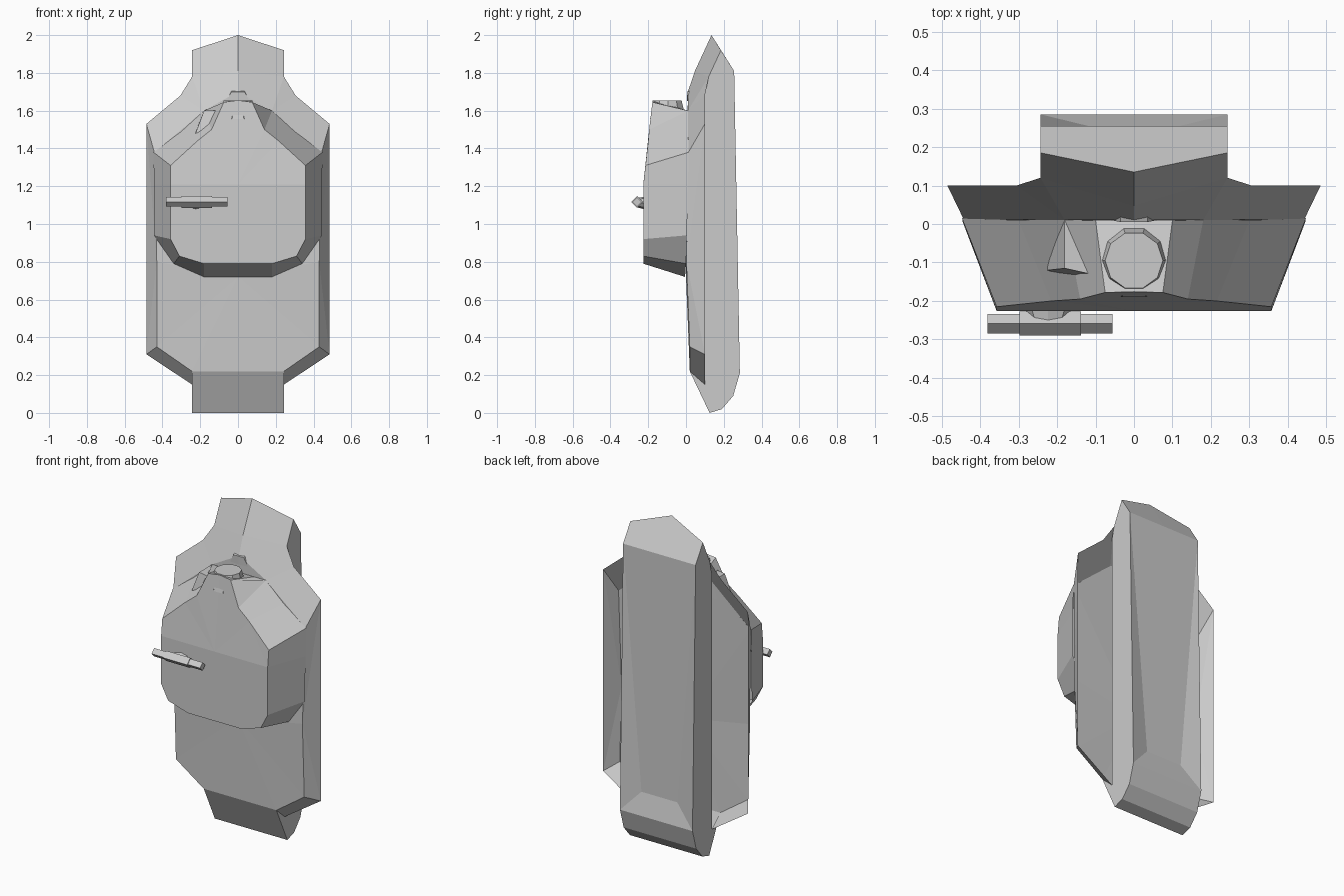
import bpy, bmesh, math
from mathutils import Matrix

if "Cube" in bpy.data.objects:
    bpy.data.objects.remove(bpy.data.objects["Cube"])


def half_shell(name, verts, faces, mirror=True):
    """Build faces on the +x side and mirror them across x = 0."""
    bm = bmesh.new()
    vs = [bm.verts.new(v) for v in verts]
    for f in faces:
        bm.faces.new([vs[i] for i in f])
    if mirror:
        geo = bm.verts[:] + bm.edges[:] + bm.faces[:]
        bmesh.ops.mirror(bm, geom=geo, axis='X', merge_dist=0.0005,
                         matrix=Matrix.Identity(4))
    bmesh.ops.remove_doubles(bm, verts=bm.verts, dist=0.0005)
    bmesh.ops.triangulate(bm, faces=[f for f in bm.faces if len(f.verts) > 4])
    bmesh.ops.recalc_face_normals(bm, faces=bm.faces)
    return finish(name, bm)


def finish(name, bm):
    me = bpy.data.meshes.new(name)
    bm.to_mesh(me)
    bm.free()
    ob = bpy.data.objects.new(name, me)
    bpy.context.collection.objects.link(ob)
    return ob


def cone(name, loc, r1, r2, depth, sides, axis='Z', scale=(1, 1, 1), spin=0):
    bm = bmesh.new()
    bmesh.ops.create_cone(bm, cap_ends=True, segments=sides,
                          radius1=r1, radius2=r2, depth=depth)
    rot = {'Z': Matrix.Identity(4),
           'X': Matrix.Rotation(math.pi / 2, 4, 'Y'),
           'Y': Matrix.Rotation(math.pi / 2, 4, 'X')}[axis]
    bm.transform(Matrix.Translation(loc) @ Matrix.Diagonal((*scale, 1)) @ rot
                 @ Matrix.Rotation(spin, 4, 'Z'))
    return finish(name, bm)


# Rear slab: side wall, rounded foot, recessed back and peaked top
side = [(.125, 0), (.19, .02), (.25, .09), (.285, .21), (.255, 1.81),
        (.185, 1.92), (.12, 1.78), (.1, 1.7), (.1, .15), (.02, .22)]
W = .243
slab = [(W, y, z) for y, z in side]
slab += [(0, y, z) for y, z in side[:5]]                      # 10-14 centre line
slab += [(0, .135, 2.0), (0, .02, .22), (.12, .255, .34), (0, .255, .34)]
half_shell("rear_slab", slab, [
    list(range(10)),
    [0, 1, 11, 10], [1, 2, 12, 11], [2, 3, 13, 12],
    [3, 17, 18, 13], [3, 4, 17], [4, 14, 18, 17],
    [4, 5, 15, 14], [9, 0, 10, 16]])

# Front hull: open-backed shell with side flanges and sloping shoulders
hull = [(0, .02, .22), (W, .02, .22), (.43, .02, .35), (.443, .013, 1.38),
        (.18, .01, 1.6), (0, .01, 1.7),
        (W, .1, .15), (.485, .1, .31), (.485, .1, 1.53), (.305, .1, 1.68),
        (W, .12, 1.78), (W, .185, 1.92), (0, .135, 2.0), (0, .047, 1.81),
        (.43, .002, .8), (0, .0, .72)]
half_shell("front_hull", hull, [
    [0, 1, 2, 14, 15], [15, 14, 3, 4, 5],
    [1, 6, 7, 2], [2, 7, 8, 3, 14], [3, 8, 9, 4],
    [4, 9, 10], [4, 10, 13, 5], [13, 10, 11, 12]])

# Chest block: lofted between the base outline and the front outline
base = [(0, -.005, .72), (.18, -.005, .72), (.34, 0, .79), (.445, .005, .94),
        (.445, .01, 1.21), (.447, .015, 1.38), (.3, .01, 1.49),
        (.18, .01, 1.6), (.1, .01, 1.6), (0, .01, 1.6)]
front = [(0, -.226, .79), (.18, -.226, .79), (.31, -.226, .83),
         (.357, -.226, .92), (.357, -.226, 1.21), (.357, -.215, 1.31),
         (.215, -.2, 1.44), (.14, -.195, 1.5), (.075, -.178, 1.645),
         (0, -.176, 1.655)]
n = len(base)
faces = [[i, i + 1, n + i + 1, n + i] for i in range(n - 1)]
centre = 2 * n
faces += [[n, n + 1, n + 2, n + 3, n + 4, centre],
          [centre, n + 4, n + 5, n + 6, n + 7, n + 8, n + 9]]
half_shell("chest_block", base + front + [(0, -.226, 1.21)], faces)

# Neck stump, with a shelf beside it and a little step on the peak
cone("neck_stump", (0, -.095, 1.605), .1, .075, .1, 10, spin=math.pi / 10)
half_shell("neck_shelf",
           [(-.18, .01, 1.6), (.13, .01, 1.6), (.13, -.06, 1.6),
            (-.09, -.135, 1.6), (-.18, -.115, 1.6),
            (-.22, .01, 1.5), (.15, .01, 1.5), (.15, -.1, 1.5),
            (-.1, -.16, 1.5), (-.225, -.12, 1.48)],
           [[0, 1, 2, 3, 4]] + [[i, (i + 1) % 5, 5 + (i + 1) % 5, 5 + i]
                                for i in range(5)], mirror=False)
half_shell("peak_step",
           [(0, .005, 1.7), (.035, .005, 1.7), (.06, .01, 1.65),
            (0, .005, 1.65), (0, .03, 1.71), (.035, .035, 1.71)],
           [[0, 1, 2, 3], [0, 4, 5, 1], [1, 5, 2]])

# Crossbar on the chest: slim bar, thicker sleeve, hub and mount
bar_x = -.218
cone("crossbar", (bar_x, -.259, 1.117), .025, .025, .325, 4, 'X')
cone("crossbar_sleeve", (bar_x, -.259, 1.117), .031, .031, .16, 4, 'X')
cone("crossbar_mount", (-.223, -.24, 1.112), .06, .045, .035, 8, 'Y',
     (1, 1, .55))
